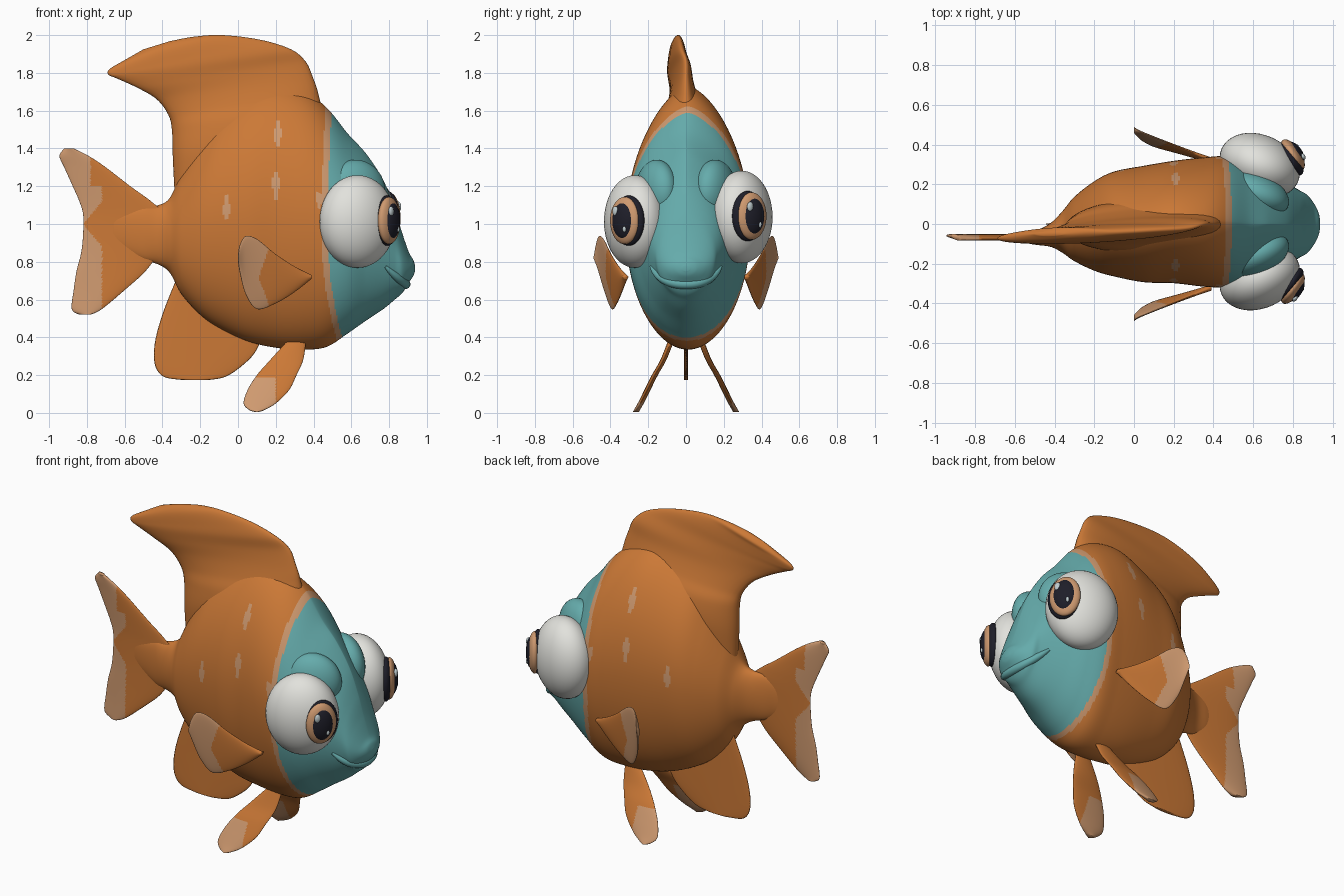
import bpy, bmesh, math
from mathutils import Vector, Matrix

cube = bpy.data.objects.get("Cube")
if cube:
    bpy.data.objects.remove(cube, do_unlink=True)


def material(name, colour):
    mat = bpy.data.materials.new(name)
    mat.use_nodes = True
    mat.diffuse_color = (*colour, 1)
    mat.node_tree.nodes["Principled BSDF"].inputs["Base Color"].default_value = (*colour, 1)
    return mat


orange = material("orange", (0.60, 0.19, 0.037))
teal = material("teal", (0.13, 0.41, 0.41))
peach = material("peach", (0.62, 0.32, 0.16))
white = material("eye white", (0.76, 0.76, 0.72))
dark = material("dark navy", (0.013, 0.013, 0.022))
glint = material("pale grey", (0.52, 0.60, 0.62))


def finish(name, bm, mats, rule=None):
    """Turn a bmesh into a smooth object, colouring faces by a rule on their centre."""
    bmesh.ops.recalc_face_normals(bm, faces=bm.faces)
    for face in bm.faces:
        face.smooth = True
        if rule:
            face.material_index = rule(face.calc_center_median())
    mesh = bpy.data.meshes.new(name)
    bm.to_mesh(mesh)
    bm.free()
    for mat in mats:
        mesh.materials.append(mat)
    obj = bpy.data.objects.new(name, mesh)
    bpy.context.collection.objects.link(obj)
    return obj


def spline(a, b, c, d, t):
    return b + 0.5 * t * (c - a + t * (2 * a - 5 * b + 4 * c - d + t * (3 * (b - c) + d - a)))


def loft(name, sections, mats, rule=None, steps=6, sides=32, side=1):
    """Skin lens-shaped rings; a section is low point, high point, half thickness, top taper."""
    rows, last = [], len(sections) - 1
    for i in range(last):
        keys = [sections[max(0, min(last, i + k))] for k in (-1, 0, 1, 2)]
        rows += [[spline(*v, s / steps) for v in zip(*keys)] for s in range(steps)]
    rows.append(sections[last])
    bm = bmesh.new()
    rings = []
    for row in rows:
        low, high, half = Vector(row[:3]), Vector(row[3:6]), max(row[6], 0.001)
        taper = row[7] if len(row) > 7 else 1
        ring = []
        for k in range(sides):
            angle = math.tau * k / sides
            u, s = -math.cos(angle), math.sin(angle)
            point = low.lerp(high, (u + 1) / 2)
            point.y += half * math.copysign(abs(s) ** (taper if u > 0 else 1), s)
            point.y *= side
            ring.append(bm.verts.new(point))
        rings.append(ring)
    for r, q in zip(rings, rings[1:]):
        for k in range(sides):
            n = (k + 1) % sides
            bm.faces.new((r[k], r[n], q[n], q[k]))
    bm.faces.new(rings[0])
    bm.faces.new(rings[-1])
    return finish(name, bm, mats, rule)


def ellipsoid(name, mat, centre, radii, yaw=0):
    bm = bmesh.new()
    place = Matrix.Translation(centre) @ Matrix.Rotation(yaw, 4, "Z") @ Matrix.Diagonal((*radii, 1))
    bmesh.ops.create_uvsphere(bm, u_segments=40, v_segments=24, radius=1, matrix=place)
    return finish(name, bm, [mat])


# Body and head: x, belly z, back z, half width, sideways bend, top taper
stations = [
    (-.66, .9, 1.05, .008, -.07, 1), (-.58, .85, 1.07, .02, -.07, 1),
    (-.5, .81, 1.09, .034, -.07, 1), (-.42, .785, 1.1, .06, -.055, 1),
    (-.36, .74, 1.14, .105, -.04, 1.1), (-.3, .63, 1.27, .162, -.025, 1.2),
    (-.2, .52, 1.46, .225, -.01, 1.3), (-.1, .45, 1.59, .264, 0, 1.3),
    (.05, .38, 1.685, .293, 0, 1.3), (.2, .345, 1.73, .308, .01, 1.3),
    (.35, .335, 1.7, .325, .01, 1.3), (.47, .35, 1.615, .33, .01, 1.3),
    (.58, .42, 1.48, .305, 0, 1.4), (.68, .49, 1.37, .255, 0, 1.6),
    (.77, .55, 1.23, .205, 0, 1.7), (.83, .6, 1.08, .17, 0, 1.6),
    (.87, .635, .95, .148, 0, 1.4), (.905, .69, .85, .105, 0, 1.2),
    (.928, .725, .81, .06, 0, 1), (.937, .75, .78, .02, 0, 1)]
flecks = [(.21, 1.475, .07), (.2, 1.205, .07), (-.06, 1.08, .065), (.43, 1.13, .04)]


def body_colour(c):
    edge = .475 + (.25 if c.z < .95 else .05) * (c.z - .95) ** 2
    if c.x > edge:
        return 1
    if c.x > edge - .032:
        return 2
    for x, z, tall in flecks:
        if ((c.x - x) / .018) ** 2 + ((c.z - z) / tall) ** 2 < 1:
            return 2
    return 0


loft("body", [(x, y, low, x, y, high, w, t) for x, low, high, w, y, t in stations],
     [orange, teal, peach], body_colour, steps=14, sides=144)

# Dorsal fin: rows from rear edge to front edge, leaning to one side near the tip
dorsal = [
    (-.335, -.02, 1.15, .22, 0, 1.3, .1), (-.345, -.02, 1.35, .35, 0, 1.47, .13),
    (-.35, -.02, 1.5, .435, 0, 1.59, .12), (-.37, -.03, 1.58, .425, 0, 1.69, .085),
    (-.43, -.045, 1.66, .395, 0, 1.78, .06), (-.53, -.065, 1.72, .358, 0, 1.86, .05),
    (-.64, -.075, 1.77, .28, -.02, 1.925, .045), (-.685, -.075, 1.79, .12, -.03, 1.975, .04),
    (-.68, -.07, 1.82, -.08, -.04, 2.0, .035), (-.6, -.06, 1.868, -.23, -.04, 1.992, .03),
    (-.5, -.05, 1.925, -.36, -.05, 1.968, .01)]
loft("dorsal_fin", dorsal, [orange], sides=40)

# Tail fin: height, rear x, front x
tail = [(.52, -.84, -.78), (.55, -.88, -.72), (.65, -.87, -.6), (.75, -.855, -.49),
        (.85, -.83, -.42), (.95, -.82, -.38), (1.05, -.82, -.39), (1.12, -.84, -.46),
        (1.2, -.875, -.57), (1.3, -.92, -.7), (1.36, -.945, -.79), (1.4, -.92, -.87)]


def tail_colour(c):
    edge = -.72 - .1 * max(0, 1 - abs(c.z - 1) / .12)
    return int(c.x < edge - (.06 if c.z > 1.2 else 0))


loft("tail_fin", [(r, -.058, z, f, -.075, z, .014) for z, r, f in tail],
     [orange, peach], tail_colour, steps=14, sides=96)

# Anal fin under the belly: height, rear x, front x
anal = [(.175, -.3, -.15), (.19, -.39, -.07), (.24, -.435, .01), (.32, -.445, .09),
        (.42, -.43, .12), (.55, -.39, .05), (.7, -.33, -.1)]
loft("anal_fin", [(r, 0, z, f, 0, z, .01) for z, r, f in anal], [orange])

# Paired fins: pectoral is x, low z, high z; pelvic is z, rear x, front x, y
pectoral = [(.39, .71, .73), (.3, .64, .775), (.2, .58, .84), (.1, .55, .92),
            (.04, .63, .935), (.01, .74, .89), (0, .8, .84)]
pelvic = [(.38, .26, .36, .08), (.28, .17, .345, .12), (.2, .1, .31, .165),
          (.12, .05, .27, .205), (.05, .03, .2, .24), (.015, .06, .14, .26), (.005, .09, .11, .265)]
for label, side in (("left", 1), ("right", -1)):
    rows = []
    for x, low, high in pectoral:
        y = .325 + (.38 - x) * .4
        rows.append((x, y - .12 * (high - low), low, x, y, high, .015))
    loft(label + "_pectoral_fin", rows, [orange, peach],
         lambda c: int(c.x < .11 + .35 * abs(c.z - .72)), steps=14, sides=72, side=side)
    loft(label + "_pelvic_fin", [(r, y, z, f, y, z, .016) for z, r, f, y in pelvic],
         [orange, peach], lambda c: int(c.x < .2 and c.z < .19), steps=14, sides=72, side=side)

# Eyes: white ball toed in, with dark rim, iris, pupil and two glints turned outwards
for label, side in (("left", 1), ("right", -1)):
    shift = .012
    z = 1.03 + side * .012
    yaw = side * math.radians(34)
    turn = Matrix.Rotation(yaw, 3, "Z")
    disc = Vector((.783, side * .325 + shift, z))

    def layer(part, mat, offset, radii):
        ellipsoid(label + part, mat, disc + turn @ Vector(offset), radii, yaw)

    ellipsoid(label + "_eyeball", white, (.633, side * .283 + shift, z - .005),
              (.21, .153, .245), -side * math.radians(24))
    layer("_eye_rim", dark, (0, -side * .012, 0), (.042, .096, .133))
    layer("_iris", peach, (.02, 0, 0), (.04, .09, .125))
    layer("_pupil", dark, (.035, 0, 0), (.035, .066, .098))
    layer("_large_glint", glint, (.057, -.035, .05), (.012, .018, .026))
    layer("_small_glint", glint, (.06, .025, -.045), (.01, .01, .016))
    # Low brow swelling behind the top of the eye
    ellipsoid(label + "_brow", teal, (.62, side * .155, 1.17), (.17, .1, .17),
              -side * math.radians(24))

# Lower lip: tapered tube curving round the snout
curve = bpy.data.curves.new("lower_lip", "CURVE")
curve.dimensions = "3D"
curve.bevel_depth = .026
curve.bevel_resolution = 4
curve.use_fill_caps = True
lip = curve.splines.new("NURBS")
half_lip = [(.78, .185, .775, .3), (.825, .16, .73, .8), (.878, .095, .688, 1)]
points = half_lip + [(.892, 0, .678, 1)] + [(x, -y, z, r) for x, y, z, r in reversed(half_lip)]
lip.points.add(len(points) - 1)
for point, (x, y, z, radius) in zip(lip.points, points):
    point.co = (x, y, z, 1)
    point.radius = radius
lip.use_endpoint_u = True
lip.order_u = 4
curve.materials.append(teal)
bpy.context.collection.objects.link(bpy.data.objects.new("lower_lip", curve))
